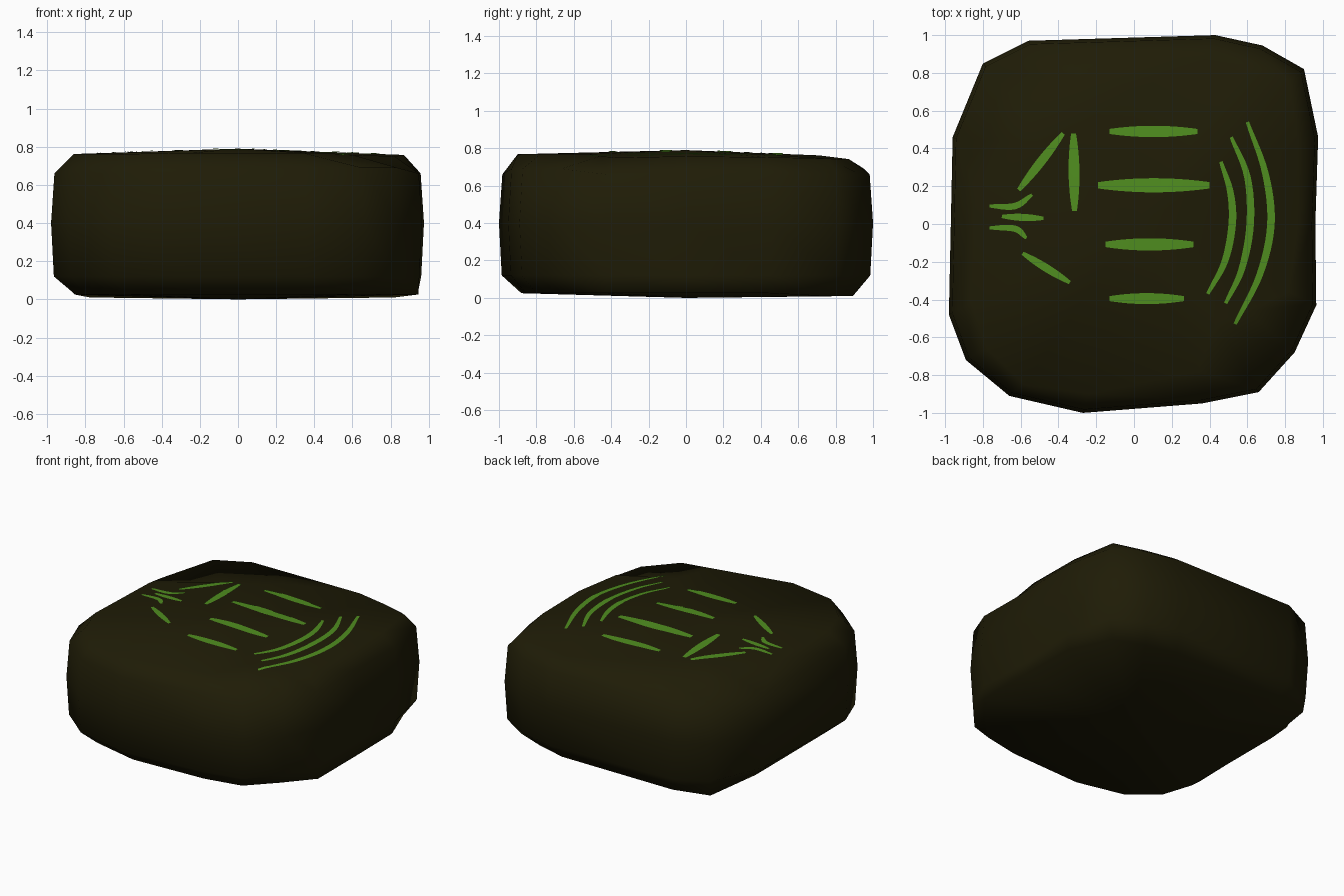
import bpy, bmesh
from mathutils import Vector
from mathutils.bvhtree import BVHTree

if "Cube" in bpy.data.objects:
    bpy.data.objects.remove(bpy.data.objects["Cube"])


def material(name, rgb):
    m = bpy.data.materials.new(name)
    m.diffuse_color = (*rgb, 1)
    m.use_nodes = True
    m.node_tree.nodes["Principled BSDF"].inputs["Base Color"].default_value = m.diffuse_color
    return m


def finish(bm, name, mat):
    bmesh.ops.recalc_face_normals(bm, faces=bm.faces)
    for f in bm.faces:
        f.smooth = True
    me = bpy.data.meshes.new(name)
    bm.to_mesh(me)
    me.materials.append(mat)
    ob = bpy.data.objects.new(name, me)
    bpy.context.collection.objects.link(ob)
    return ob


stone_mat = material("dark olive stone", (0.0135, 0.0115, 0.002))
glyph_mat = material("moss green", (0.08, 0.27, 0.014))

# Stone: widest outline, clockwise from the back
outline = [(.43, 1), (.68, .945), (.9, .82), (.975, .46), (.96, 0), (.965, -.43),
           (.85, -.68), (.66, -.89), (.36, -.95), (-.27, -1), (-.66, -.91),
           (-.89, -.72), (-.98, -.48), (-.96, .46), (-.8, .85), (-.56, .97)]
# Rim of the top face, cut back at two opposite corners
rim = [(.38, .87, .742), (.6, .83, .74), (.82, .76, .745), (.87, .42, .752),
       (.87, 0, .757), (.82, -.36, .75), (.6, -.46, .757), (.44, -.52, .768),
       (.34, -.78, .768), (-.24, -.9, .768), (-.58, -.85, .762), (-.78, -.66, .762),
       (-.86, -.42, .762), (-.84, .17, .76), (-.44, .43, .77), (0, .71, .762)]
# How far the underside reaches, and its height
foot = [.89, .88, .91, .965, .985, .98, .91, .9, .9, .88, .88, .88, .87, .89, .97, .92]

bm = bmesh.new()
rings = [[bm.verts.new((x * s, y * s, .01 if y > .8 else .025))
          for (x, y), s in zip(outline, foot)]]
for s, z, dz in ((.985, .12, 0), (1, .4, 0), (.982, .66, .03)):
    # the two cut corners sit a little higher
    rings.append([bm.verts.new((x * s, y * s, z + (dz if i in (6, 7, 8, 14, 15) else 0)))
                  for i, (x, y) in enumerate(outline)])
rings.append([bm.verts.new(p) for p in rim])
n = len(outline)
for a, b in zip(rings, rings[1:]):
    for i in range(n):
        j = (i + 1) % n
        bm.faces.new((a[i], a[j], b[j], b[i]))
for ring, z in ((rings[0], 0), (rings[-1], .79)):
    c = bm.verts.new((0, 0, z))
    for i in range(n):
        bm.faces.new((ring[i], ring[(i + 1) % n], c))
finish(bm, "stone_block", stone_mat)
tree = BVHTree.FromBMesh(bm)


def on_top(p, lift):
    hit = tree.ray_cast(Vector((p.x, p.y, 2)), Vector((0, 0, -1)))[0]
    return Vector((p.x, p.y, hit.z + lift))


def spline(pts, steps=6):
    """Smooth path through the points."""
    p = [Vector(q) for q in pts]
    p = [2 * p[0] - p[1]] + p + [2 * p[-1] - p[-2]]
    out = []
    for a, b, c, d in zip(p, p[1:], p[2:], p[3:]):
        for k in range(steps):
            t = k / steps
            out.append(.5 * (2 * b + (c - a) * t + (2 * a - 5 * b + 4 * c - d) * t ** 2
                             + (3 * b - a - 3 * c + d) * t ** 3))
    return out + [p[-2]]


def stroke(name, pts, width):
    """Thin tapered strip laid over the top of the stone."""
    path = spline(pts, 12 if len(pts) == 2 else 6)
    g = bmesh.new()
    rows = []
    last = len(path) - 1
    for i, p in enumerate(path):
        d = (path[min(i + 1, last)] - path[max(i - 1, 0)]).normalized()
        side = Vector((-d.y, d.x))
        t = 2 * i / last - 1
        w = width / 2 * (.45 + .55 * (1 - t * t))
        rows.append([g.verts.new(on_top(p + side * w * k, .004)) for k in (-1, 0, 1)])
    for a, b in zip(rows, rows[1:]):
        for k in (0, 1):
            g.faces.new((a[k], a[k + 1], b[k + 1], b[k]))
    finish(g, name, glyph_mat)
    g.free()


# Four horizontal bars in the middle
for i, (x0, x1, y, w) in enumerate([(-.13, .335, .49, .06), (-.19, .4, .205, .075),
                                    (-.15, .315, -.108, .065), (-.13, .265, -.395, .058)]):
    stroke(f"bar_mark_{i + 1}", [(x0, y), (x1, y)], w)

# Three nested arcs on the right
arcs = [[(.46, .33), (.51, .17), (.52, 0), (.48, -.2), (.39, -.37)],
        [(.515, .46), (.6, .25), (.615, 0), (.57, -.24), (.485, -.42)],
        [(.6, .54), (.695, .27), (.725, 0), (.665, -.27), (.535, -.53)]]
for i, pts in enumerate(arcs):
    stroke(f"arc_mark_{i + 1}", pts, .04)

# Straight slashes and small prongs on the left
stroke("upright_mark", [(-.32, .48), (-.315, .07)], .058)
stroke("upper_slash", [(-.61, .18), (-.375, .48)], .048)
stroke("lower_slash", [(-.59, -.155), (-.34, -.31)], .042)
stroke("upper_prong", [(-.765, .095), (-.63, .095), (-.54, .155)], .034)
stroke("middle_prong", [(-.7, .04), (-.48, .03)], .038)
stroke("lower_prong", [(-.765, -.02), (-.63, -.025), (-.57, -.075)], .034)
bm.free()
